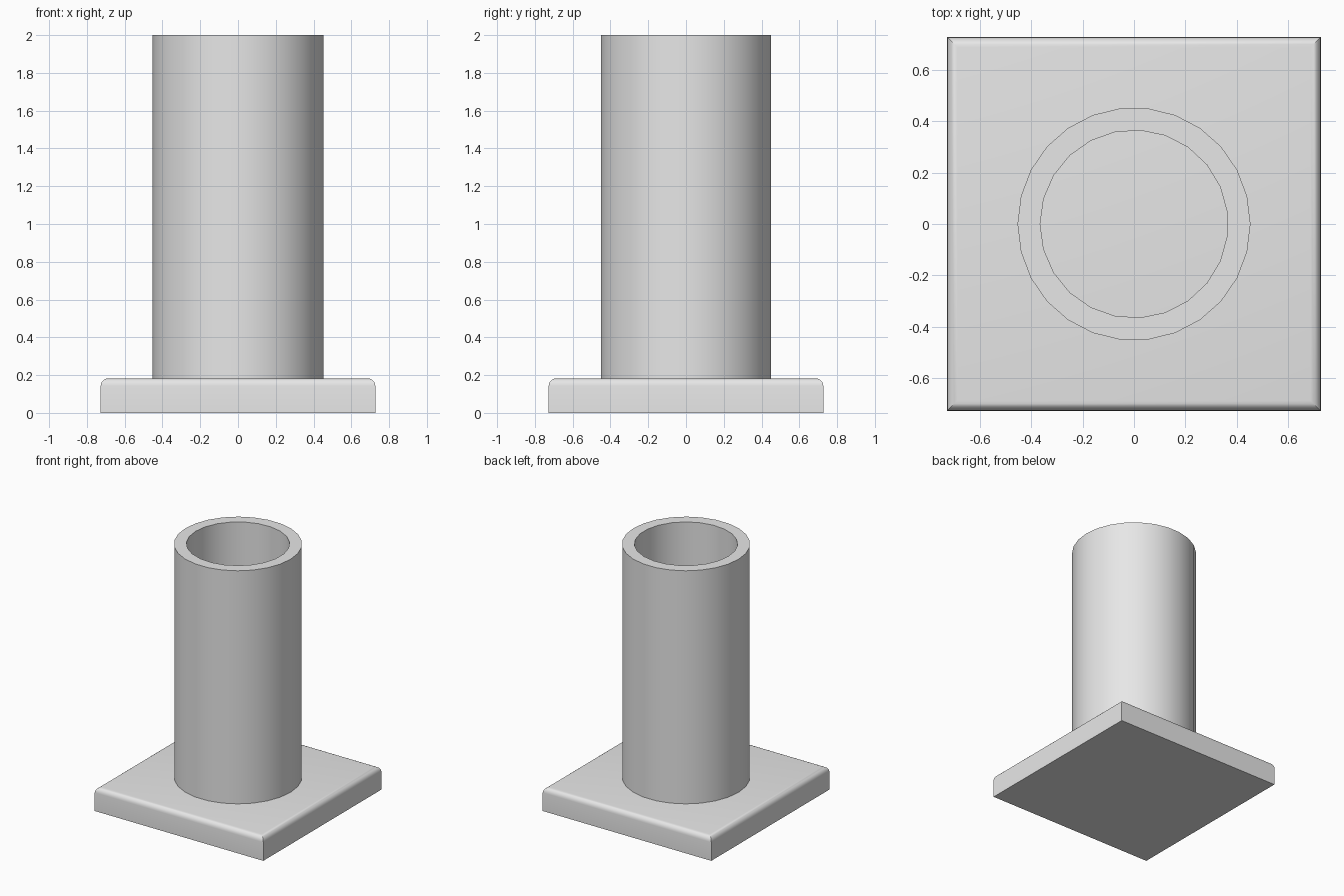
import bpy, bmesh
from math import pi, cos, sin

cube = bpy.data.objects.get("Cube")
if cube:
    bpy.data.objects.remove(cube, do_unlink=True)

GREY = (0.8, 0.8, 0.8, 1.0)
mat = bpy.data.materials.new("plain_grey")
mat.use_nodes = True
mat.diffuse_color = GREY
for node in mat.node_tree.nodes:
    if node.type == 'BSDF_PRINCIPLED':
        node.inputs["Base Color"].default_value = GREY

PLATE_HALF, PLATE_TOP, HEIGHT = 0.727, 0.183, 2.0


def finish(name, bm):
    """Turn a bmesh into a smooth-shaded object with sharp edges kept."""
    bmesh.ops.recalc_face_normals(bm, faces=bm.faces)
    mesh = bpy.data.meshes.new(name)
    bm.to_mesh(mesh)
    bm.free()
    mesh.materials.append(mat)
    obj = bpy.data.objects.new(name, mesh)
    bpy.context.collection.objects.link(obj)
    bpy.ops.object.select_all(action='DESELECT')
    obj.select_set(True)
    bpy.context.view_layer.objects.active = obj
    bpy.ops.object.shade_smooth_by_angle(angle=pi / 6)
    return obj


def ring(bm, radius, sides, z):
    """Closed loop of edges, starting from the -x side."""
    verts = [bm.verts.new((-radius * cos(2 * pi * i / sides),
                           radius * sin(2 * pi * i / sides), z))
             for i in range(sides)]
    return [bm.edges.new((verts[i - 1], verts[i])) for i in range(sides)]


# Square base plate with its upper edges rounded over
bm = bmesh.new()
bmesh.ops.create_cube(bm, size=1)
for v in bm.verts:
    v.co.x *= 2 * PLATE_HALF
    v.co.y *= 2 * PLATE_HALF
    v.co.z = (v.co.z + 0.5) * PLATE_TOP
top_edges = [e for e in bm.edges if all(v.co.z > PLATE_TOP / 2 for v in e.verts)]
bmesh.ops.bevel(bm, geom=top_edges, offset=0.04, segments=5, profile=0.5,
                affect='EDGES')
finish("base_plate", bm)

# Hollow upright tube, open at the top, sunk slightly into the plate
bm = bmesh.new()
z0 = PLATE_TOP - 0.02
edges = ring(bm, 0.453, 26, z0) + ring(bm, 0.365, 23, z0)
bmesh.ops.triangle_fill(bm, edges=edges, use_beauty=True)
lifted = bmesh.ops.extrude_face_region(bm, geom=bm.faces[:], use_keep_orig=True)
for item in lifted["geom"]:
    if isinstance(item, bmesh.types.BMVert):
        item.co.z = HEIGHT
finish("tube", bm)
